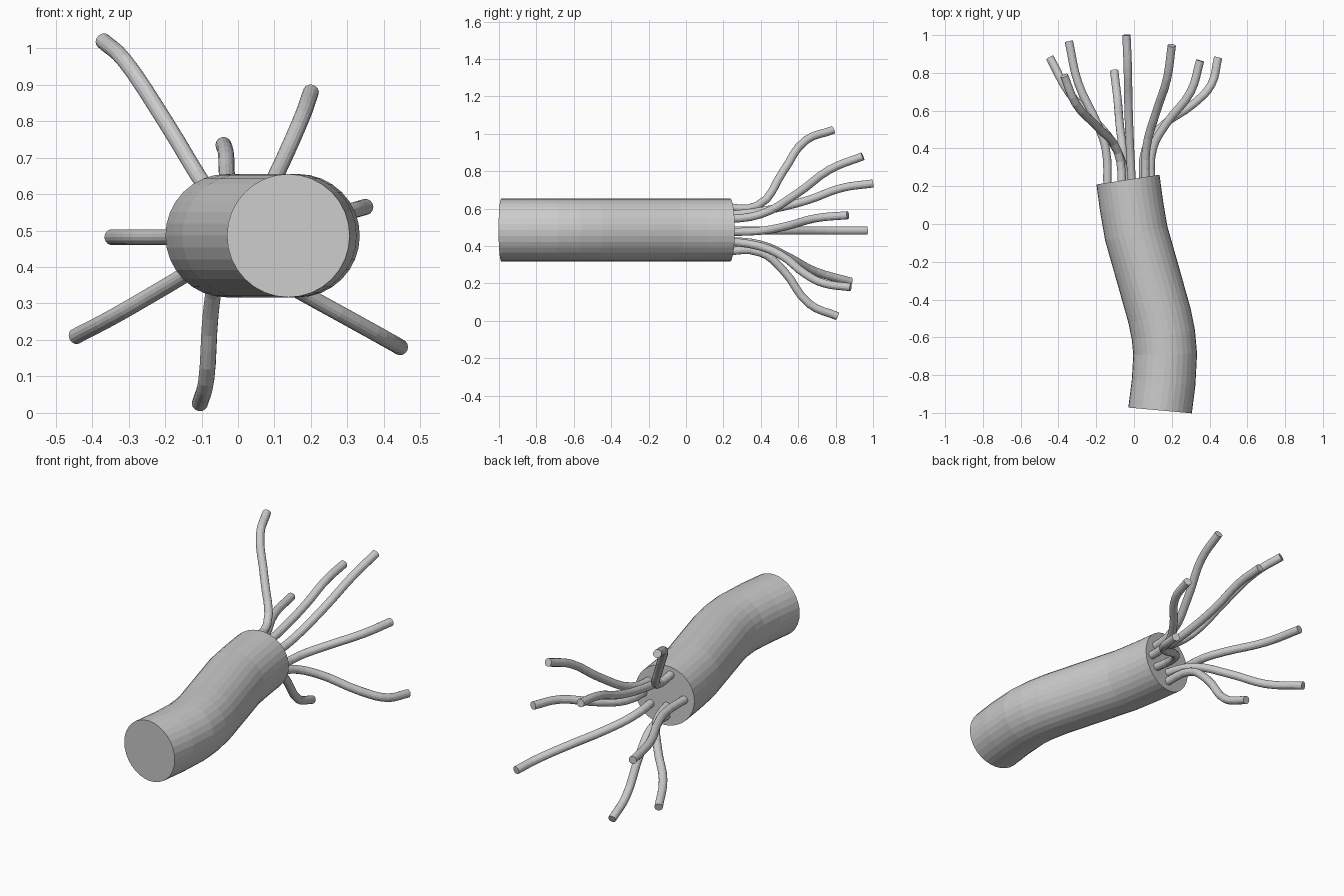
import bpy


def tube(name, points, radius, sides, steps):
    """Sweep a round section along a smooth path, capped at both ends."""
    curve = bpy.data.curves.new(name, 'CURVE')
    curve.dimensions = '3D'
    curve.bevel_depth = radius
    curve.bevel_resolution = (sides - 4) // 2
    curve.resolution_u = steps
    curve.use_fill_caps = True
    spline = curve.splines.new('BEZIER')
    spline.bezier_points.add(len(points) - 1)
    for bp, co in zip(spline.bezier_points, points):
        bp.co = co
        bp.handle_left_type = bp.handle_right_type = 'AUTO'
    spline.use_smooth = False
    obj = bpy.data.objects.new(name, curve)
    bpy.context.collection.objects.link(obj)
    bpy.ops.object.select_all(action='DESELECT')
    obj.select_set(True)
    bpy.context.view_layer.objects.active = obj
    bpy.ops.object.convert(target='MESH')
    return bpy.context.object


# Thick outer sheath, bending sideways at constant height
Z = 0.486
tube("cable_sheath",
     [(0.138, -0.987, Z), (0.165, -0.69, Z), (0.135, -0.485, Z),
      (0.012, -0.05, Z), (-0.032, 0.235, Z)], 0.169, 32, 2)

# Thin inner wires fanning out of the open end
wires = {
    "wire_upper_left": [(-0.06, 0.18, 0.61), (-0.085, 0.38, 0.615), (-0.20, 0.52, 0.80),
                        (-0.31, 0.64, 0.965), (-0.37, 0.785, 1.02)],
    "wire_top": [(-0.01, 0.18, 0.56), (-0.022, 0.42, 0.59), (-0.03, 0.65, 0.645),
                 (-0.033, 0.83, 0.71), (-0.04, 1.0, 0.735)],
    "wire_upper_right": [(0.06, 0.18, 0.54), (0.065, 0.40, 0.57), (0.12, 0.60, 0.685),
                         (0.175, 0.77, 0.81), (0.20, 0.945, 0.88)],
    "wire_right": [(0.09, 0.18, 0.475), (0.10, 0.40, 0.482), (0.17, 0.53, 0.505),
                   (0.30, 0.70, 0.55), (0.35, 0.865, 0.565)],
    "wire_lower_right": [(0.05, 0.18, 0.43), (0.06, 0.39, 0.40), (0.14, 0.51, 0.35),
                         (0.32, 0.64, 0.25), (0.41, 0.74, 0.20), (0.445, 0.88, 0.18)],
    "wire_bottom": [(-0.035, 0.18, 0.37), (-0.06, 0.40, 0.365), (-0.075, 0.52, 0.27),
                    (-0.087, 0.66, 0.09), (-0.105, 0.81, 0.025)],
    "wire_lower_left": [(-0.03, 0.18, 0.43), (-0.09, 0.39, 0.41), (-0.21, 0.55, 0.34),
                        (-0.34, 0.69, 0.265), (-0.445, 0.88, 0.21)],
    "wire_left": [(-0.14, 0.18, 0.482), (-0.15, 0.40, 0.482), (-0.19, 0.52, 0.482),
                  (-0.295, 0.745, 0.482), (-0.345, 0.968, 0.482)],
}
for name, path in wires.items():
    tube(name, path, 0.022, 14, 4)
